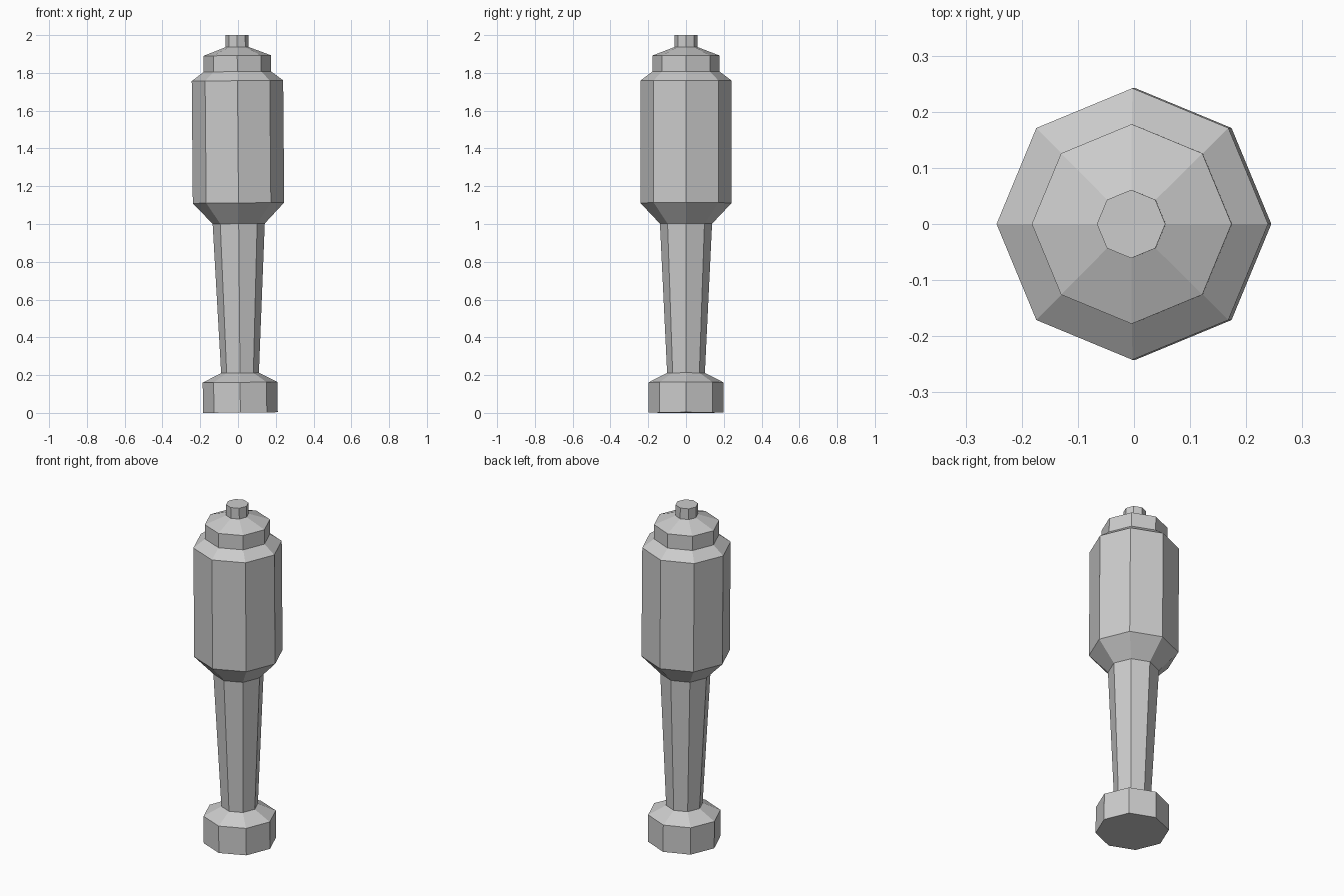
import bpy, bmesh
from math import cos, sin, pi
from mathutils import Matrix

if "Cube" in bpy.data.objects:
    bpy.data.objects.remove(bpy.data.objects["Cube"])

SIDES = 8
LEAN = -0.0088  # slight lean of the axis towards -x

# Profile (radius, height) from foot to tip
PROFILE = [
    (0.198, 0.0), (0.198, 0.16),     # pommel
    (0.100, 0.21), (0.138, 1.0),     # tapered grip
    (0.242, 1.11), (0.242, 1.757),   # main body
    (0.178, 1.805), (0.178, 1.89),   # collar
    (0.061, 1.935), (0.061, 1.999),  # tip
]


def lathe(name, profile, sides):
    """Closed faceted solid of revolution about z."""
    bm = bmesh.new()
    rings = [[bm.verts.new((r * cos(2 * pi * i / sides), r * sin(2 * pi * i / sides), z))
              for i in range(sides)] for r, z in profile]
    for low, high in zip(rings, rings[1:]):
        for i in range(sides):
            j = (i + 1) % sides
            bm.faces.new((low[i], low[j], high[j], high[i]))
    bm.faces.new(rings[0][::-1])
    bm.faces.new(rings[-1])
    # Lean the axis, then stand the lowest corner on the ground
    bm.transform(Matrix.Rotation(LEAN, 4, 'Y'))
    lowest = min(v.co.z for v in bm.verts)
    bm.transform(Matrix.Translation((0.0125, 0, -lowest)))
    bmesh.ops.recalc_face_normals(bm, faces=bm.faces)
    mesh = bpy.data.meshes.new(name)
    bm.to_mesh(mesh)
    bm.free()
    obj = bpy.data.objects.new(name, mesh)
    bpy.context.collection.objects.link(obj)
    return obj


lathe("turned_club", PROFILE, SIDES)
